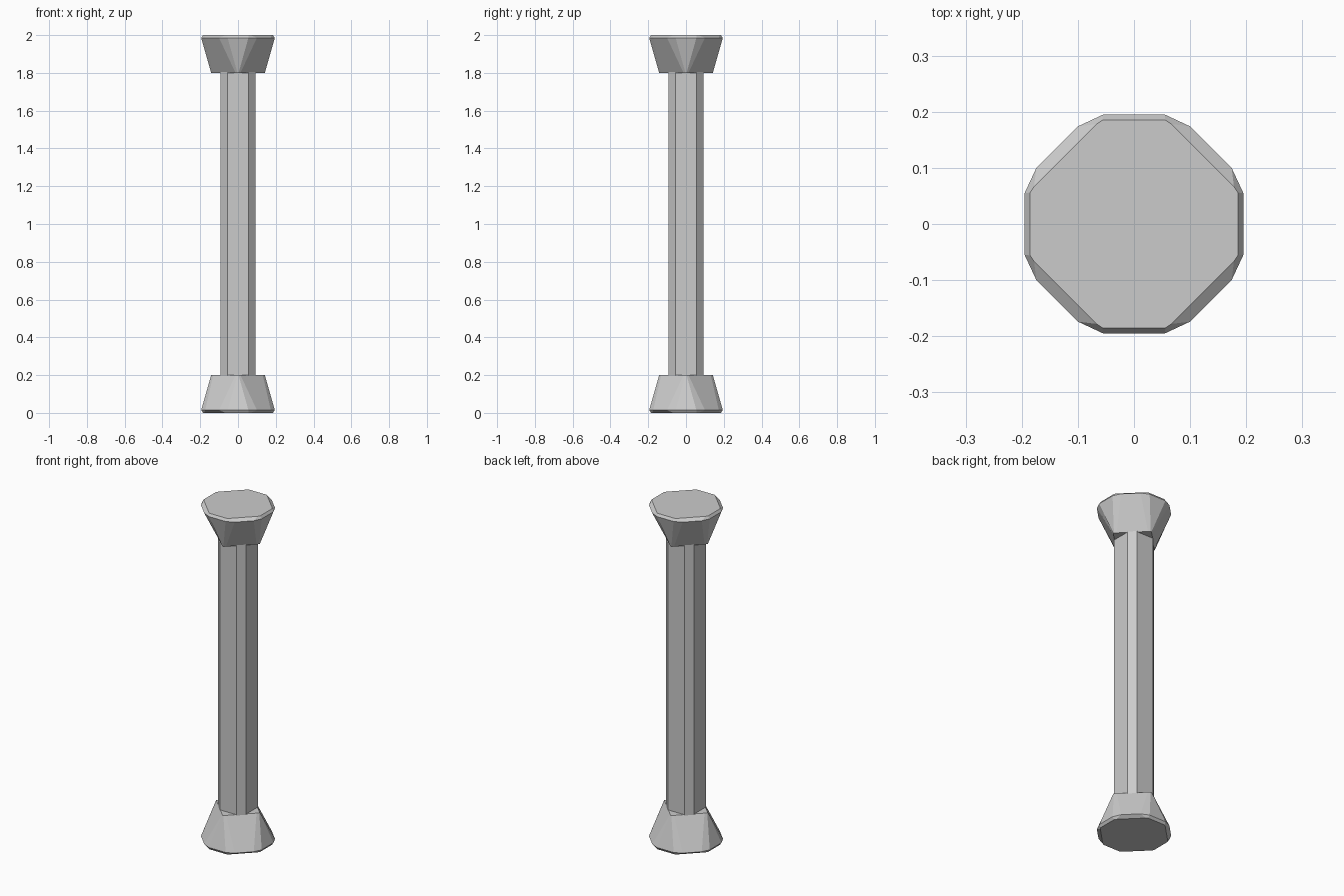
import bpy, bmesh

if "Cube" in bpy.data.objects:
    bpy.data.objects.remove(bpy.data.objects["Cube"])


def ring(quarter):
    """Repeat one quarter of an outline around the axis."""
    pts = list(quarter)
    for _ in range(3):
        quarter = [(y, -x) for x, y in quarter]
        pts += quarter
    return pts


def loft(name, sections):
    """Skin a stack of (z, quarter outline) sections and cap both ends."""
    bm = bmesh.new()
    rings = [[bm.verts.new((x, y, z)) for x, y in ring(q)] for z, q in sections]
    n = len(rings[0])
    for a, b in zip(rings, rings[1:]):
        for i in range(n):
            j = (i + 1) % n
            bm.faces.new((a[i], a[j], b[j], b[i]))
    bm.faces.new(rings[0])
    bm.faces.new(rings[-1])
    bmesh.ops.recalc_face_normals(bm, faces=bm.faces)
    mesh = bpy.data.meshes.new(name)
    bm.to_mesh(mesh)
    bm.free()
    obj = bpy.data.objects.new(name, mesh)
    bpy.context.collection.objects.link(obj)
    return obj


# Shaft: square post with chamfered corners
loft("shaft", [(z, [(0.055, 0.092), (0.092, 0.055)]) for z in (0.19, 1.81)])

# Flared end: bevelled octagon tapering to a diamond where it meets the shaft
flare = [
    (0.0, [(0.056, 0.185), (0.067, 0.178), (0.178, 0.067), (0.185, 0.056)]),
    (0.015, [(0.055, 0.195), (0.1, 0.174), (0.174, 0.1), (0.195, 0.055)]),
    (0.2, [(0.003, 0.142), (0.013, 0.131), (0.131, 0.013), (0.142, 0.003)]),
]
loft("base", flare)
loft("capital", [(2 - z, q) for z, q in flare])
